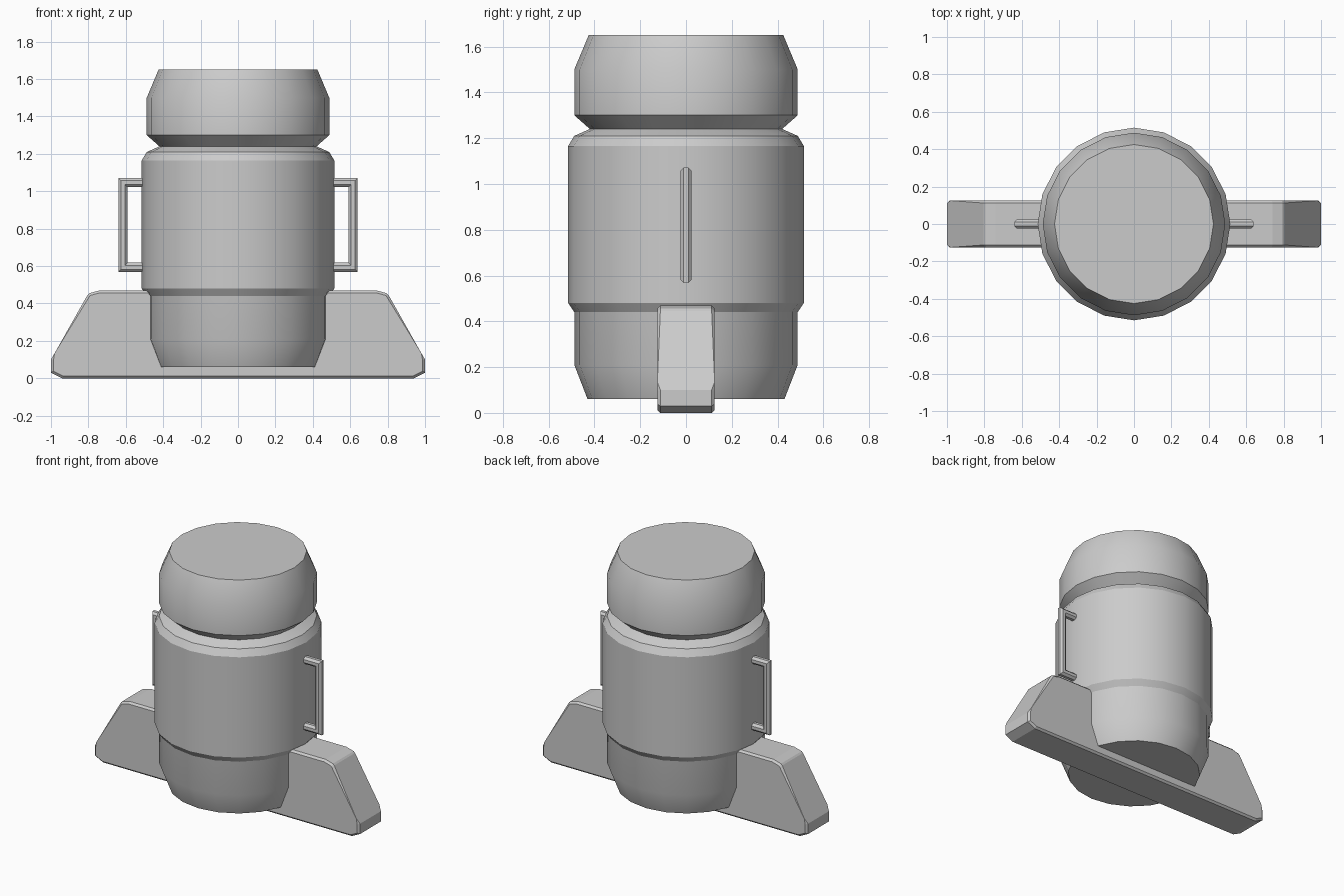
import bpy, bmesh, math

if "Cube" in bpy.data.objects:
    bpy.data.objects.remove(bpy.data.objects["Cube"])


def finish(name, bm, smooth=None):
    bmesh.ops.recalc_face_normals(bm, faces=bm.faces)
    mesh = bpy.data.meshes.new(name)
    bm.to_mesh(mesh)
    bm.free()
    ob = bpy.data.objects.new(name, mesh)
    bpy.context.collection.objects.link(ob)
    if smooth:
        bpy.ops.object.select_all(action='DESELECT')
        ob.select_set(True)
        bpy.context.view_layer.objects.active = ob
        bpy.ops.object.shade_smooth_by_angle(angle=math.radians(smooth))
    return ob


def bridge(bm, rings, cyclic=False):
    """Quads between successive closed rings; end caps unless cyclic."""
    pairs = list(zip(rings, rings[1:]))
    if cyclic:
        pairs.append((rings[-1], rings[0]))
    else:
        bm.faces.new(rings[0])
        bm.faces.new(rings[-1])
    for a, b in pairs:
        n = len(a)
        for i in range(n):
            j = (i + 1) % n
            bm.faces.new((a[i], a[j], b[j], b[i]))


def lathe(name, profile, cyclic=False, sides=20):
    bm = bmesh.new()
    rings = [[bm.verts.new((r * math.cos(math.tau * i / sides),
                            r * math.sin(math.tau * i / sides), z))
              for i in range(sides)] for r, z in profile]
    bridge(bm, rings, cyclic)
    return finish(name, bm, 30)


# Main body with pinched neck and rounded head
lathe("body", [(.43, .06), (.488, .21), (.488, 1.21), (.42, 1.24),
               (.488, 1.30), (.488, 1.50), (.425, 1.65)])

# Chamfered sleeve around the middle
lathe("sleeve", [(.47, .44), (.488, .44), (.515, .48), (.515, 1.165),
                 (.488, 1.21), (.47, 1.21)], cyclic=True)

# Foot bar running under and through the body
half = [(.94, 0), (1, .03), (1, .10), (.98, .135), (.805, .445), (.795, .455), (.74, .47)]
outline = half + [(-x, z) for x, z in reversed(half)]
bm = bmesh.new()
rings = [[bm.verts.new((x, y, z)) for x, z in outline] for y in (-.125, .125)]
bridge(bm, rings)
rim = [e for e in bm.edges if e.verts[0].co.y == e.verts[1].co.y]
bmesh.ops.bevel(bm, geom=rim, offset=.013, segments=1, affect='EDGES')
finish("foot_bar", bm)

# Side handles: octagonal bar swept round mitred corners
octagon = [(.025 / math.cos(math.pi / 8) * math.cos(math.pi * (k + .5) / 4),
            .025 / math.cos(math.pi / 8) * math.sin(math.pi * (k + .5) / 4))
           for k in range(8)]
for side, label in ((-1, "left"), (1, "right")):
    bm = bmesh.new()
    rings = []
    for x, z, dx, dz in ((.48, 1.047, 0, 1), (.615, 1.047, 1, 1),
                         (.615, .593, 1, -1), (.48, .593, 0, -1)):
        rings.append([bm.verts.new((side * (x + a * dx), y, z + a * dz))
                      for a, y in octagon])
    bridge(bm, rings)
    finish(label + "_handle", bm)
